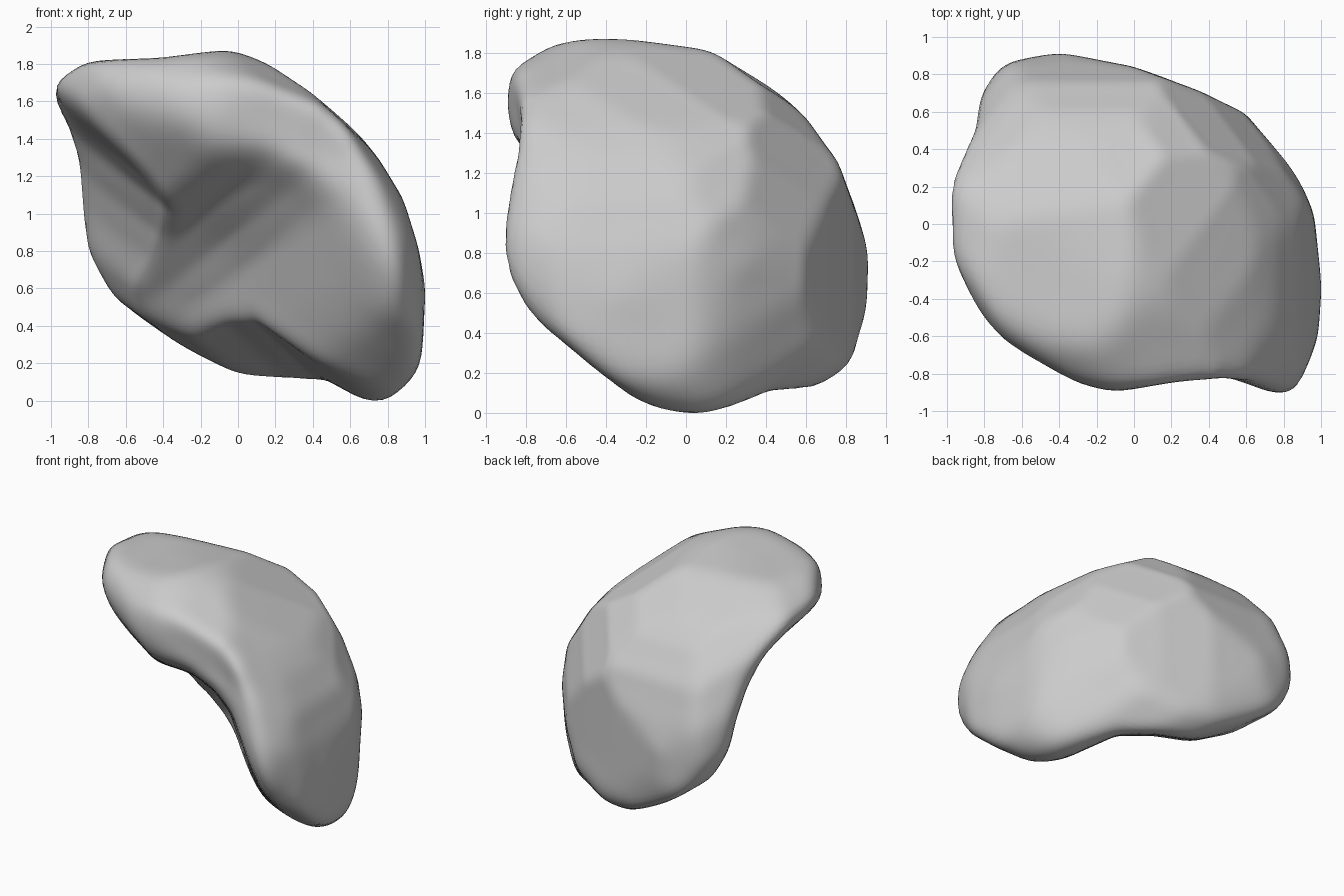
import bpy
import bmesh
import math
from mathutils import Vector

default_cube = bpy.data.objects.get("Cube")
if default_cube:
    bpy.data.objects.remove(default_cube, do_unlink=True)

# Outlines of the bent pebble in hundredths of a unit, each in its own plane
FRONT = [(-100, 165), (-95, 178), (-83, 182), (-40, 184), (-5, 189), (20, 180),
         (42, 166), (60, 150), (75, 130), (87, 110), (95, 85), (100, 60),
         (96, 20), (85, 5), (70, 0), (60, 4), (50, 12), (10, 13), (-20, 25),
         (-45, 42), (-67, 57), (-78, 78), (-83, 100), (-85, 135), (-95, 150)]
SIDE = [(-90, 155), (-85, 175), (-70, 185), (-50, 189), (-30, 188), (20, 181),
        (40, 169), (60, 148), (75, 127), (85, 100), (91, 80), (90, 60),
        (82, 30), (70, 14), (40, 12), (10, 4), (-5, 1), (-27, 4), (-50, 22),
        (-80, 45), (-88, 60), (-91, 80), (-87, 105), (-82, 135)]
PLAN = [(-100, 0), (-96, 33), (-85, 48), (-80, 72), (-70, 84), (-40, 91),
        (0, 83), (35, 70), (60, 58), (85, 32), (95, 5), (100, -35), (97, -60),
        (88, -85), (78, -90), (65, -87), (50, -80), (20, -83), (-10, -89),
        (-30, -83), (-70, -62), (-90, -40), (-97, -20)]
# Kidney-shaped diagonal sections
BEND_A = [(-59, 99), (-36, 95), (5, 84), (35, 72), (54, 55), (71, 25), (82, -5),
          (85, -26), (81, -76), (72, -97), (59, -105), (45, -107), (30, -97),
          (14, -83), (5, -63), (-7, -27), (-18, -12), (-34, 1), (-57, 9),
          (-73, 27), (-86, 45), (-95, 66), (-85, 89)]
BEND_B = [(40, 101), (58, 99), (80, 85), (94, 69), (94, 54), (84, 41), (67, 28),
          (50, 11), (38, -12), (31, -32), (26, -53), (14, -73), (-14, -88),
          (-40, -93), (-58, -84), (-75, -63), (-83, -32), (-85, -5), (-80, 22),
          (-65, 45), (-45, 66), (-21, 84), (6, 96)]
BEND_C = [(13, 82), (38, 74), (72, 59), (93, 41), (105, 15), (107, -5),
          (94, -27), (72, -39), (38, -46), (11, -43), (-13, -44), (-33, -53),
          (-50, -61), (-72, -64), (-94, -54), (-112, -43), (-120, -26),
          (-119, -9), (-107, 15), (-91, 35), (-64, 54), (-30, 70)]

MID_HEIGHT = 0.945
CORE = Vector((0.13, 0.13, 0.17))       # point that sees the whole surface
HOLLOW = Vector((-1, -1, -1)).normalized()
SHARPNESS = 60
SWELL = 1.015                           # makes up for the rounded ridges


def plane_axes(azimuth, elevation):
    """Right and up axes of a plane whose normal has these angles."""
    a, e = math.radians(azimuth), math.radians(elevation)
    right = Vector((-math.sin(a), math.cos(a), 0))
    up = Vector((-math.sin(e) * math.cos(a), -math.sin(e) * math.sin(a), math.cos(e)))
    return right, up


def profile(points, azimuth, elevation, lift=0.0):
    """Outline as segments around the projected core."""
    right, up = plane_axes(azimuth, elevation)
    core = Vector((CORE.dot(right), CORE.dot(up) + lift))
    ring = [Vector(p) / 100 - core for p in points]
    return right, up, list(zip(ring, ring[1:] + ring[:1]))


def inverse_reach(direction, right, up, segments):
    """One over the distance from the core to the outline."""
    d = Vector((direction.dot(right), direction.dot(up)))
    best = 0.0
    for a, b in segments:
        turn = a.cross(b)
        if turn * a.cross(d) >= 0 and turn * d.cross(b) >= 0 and turn:
            best = max(best, d.cross(b - a) / turn)
    return best


profiles = [
    profile(FRONT, -90, 0, MID_HEIGHT),
    profile(SIDE, 0, 0, MID_HEIGHT),
    profile(PLAN, -90, 90),
    profile(BEND_A, -53, 26),
    profile(BEND_B, 127, 26),
    profile(BEND_C, 53, -28),
]

# Body: a ball pulled to fit inside every outline
bm = bmesh.new()
bmesh.ops.create_icosphere(bm, subdivisions=6, radius=1)
for v in bm.verts:
    d = v.co.normalized()
    total = sum(inverse_reach(d, *p) ** SHARPNESS for p in profiles)
    inverse = total ** (1 / SHARPNESS)
    inverse *= 1 + 0.05 * max(0, d.dot(HOLLOW)) ** 4   # shallow hollow
    v.co = CORE + d * SWELL / inverse
    v.co.z += MID_HEIGHT

# Soften the ridges, pushing back out each time so the lobes keep their size
for _ in range(30):
    for factor in (0.5, -0.52):
        bmesh.ops.smooth_vert(bm, verts=bm.verts, factor=factor,
                              use_axis_x=True, use_axis_y=True, use_axis_z=True)

# Rest the body on the ground
ground = min(v.co.z for v in bm.verts)
bmesh.ops.translate(bm, verts=bm.verts, vec=(0, 0, -ground))
bmesh.ops.recalc_face_normals(bm, faces=bm.faces)

mesh = bpy.data.meshes.new("curved_pebble")
bm.to_mesh(mesh)
bm.free()
body = bpy.data.objects.new("curved_pebble", mesh)
bpy.context.collection.objects.link(body)

# Plain grey stone
grey = bpy.data.materials.new("light_grey")
grey.use_nodes = True
color = (0.6, 0.6, 0.6, 1)
grey.diffuse_color = color
grey.node_tree.nodes["Principled BSDF"].inputs["Base Color"].default_value = color
mesh.materials.append(grey)

for ob in bpy.context.selected_objects:
    ob.select_set(False)
body.select_set(True)
bpy.context.view_layer.objects.active = body
bpy.ops.object.shade_smooth_by_angle(angle=math.radians(40))
